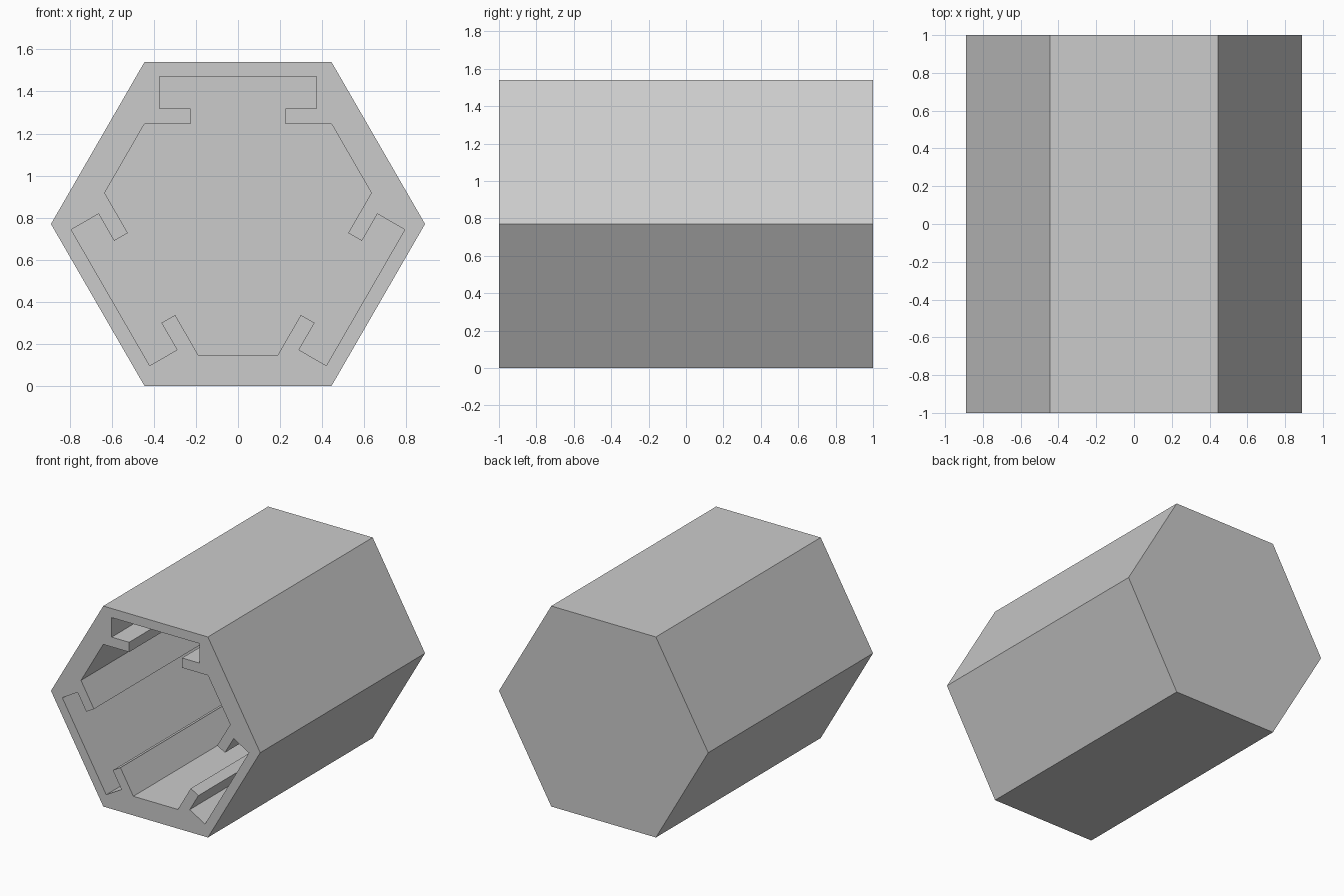
import bpy, bmesh
from math import cos, sin, radians

if "Cube" in bpy.data.objects:
    bpy.data.objects.remove(bpy.data.objects["Cube"], do_unlink=True)

CENTRE_Z = 0.77
RADIUS = 0.889
BACK_WALL = 0.075

grey = bpy.data.materials.new("light grey")
grey.use_nodes = True
colour = (0.6, 0.6, 0.6, 1)
grey.diffuse_color = colour
grey.node_tree.nodes["Principled BSDF"].inputs["Base Color"].default_value = colour


def turned(point, degrees):
    """Turn an (x, z) point clockwise about the tube's axis."""
    x, z = point
    a = radians(degrees)
    return x * cos(a) + z * sin(a), z * cos(a) - x * sin(a)


def prism(name, profile, y_front, y_back):
    """Extrude an (x, z) profile along y."""
    bm = bmesh.new()
    face = bm.faces.new([bm.verts.new((x, y_front, z + CENTRE_Z)) for x, z in profile])
    walls = bmesh.ops.extrude_face_region(bm, geom=[face])["geom"]
    verts = [v for v in walls if isinstance(v, bmesh.types.BMVert)]
    bmesh.ops.translate(bm, verts=verts, vec=(0, y_back - y_front, 0))
    bmesh.ops.recalc_face_normals(bm, faces=bm.faces)
    mesh = bpy.data.meshes.new(name)
    bm.to_mesh(mesh)
    bm.free()
    mesh.materials.append(grey)
    obj = bpy.data.objects.new(name, mesh)
    bpy.context.collection.objects.link(obj)
    return obj


# Outer hexagonal body
hexagon = [turned((RADIUS, 0), 60 * i) for i in range(6)]
body = prism("hexagonal_body", hexagon, -1, 1)

# Cavity: one T-slot side, mirrored and repeated three times round the axis
half = [(0.373, 0.70), (0.373, 0.55), (0.225, 0.55), (0.225, 0.475), (0.445, 0.475)]
side = [(-x, z) for x, z in reversed(half)] + half
cavity_profile = [turned(p, 120 * i) for i in range(3) for p in side]
cavity = prism("cavity_cutter", cavity_profile, -1.2, 1 - BACK_WALL)
cavity.hide_render = True

# Cut the cavity from the front, leaving the back closed
cut = body.modifiers.new("cavity", "BOOLEAN")
cut.operation = "DIFFERENCE"
cut.solver = "EXACT"
cut.object = cavity
bpy.context.view_layer.objects.active = body
bpy.ops.object.modifier_apply(modifier=cut.name)
bpy.data.objects.remove(cavity, do_unlink=True)
